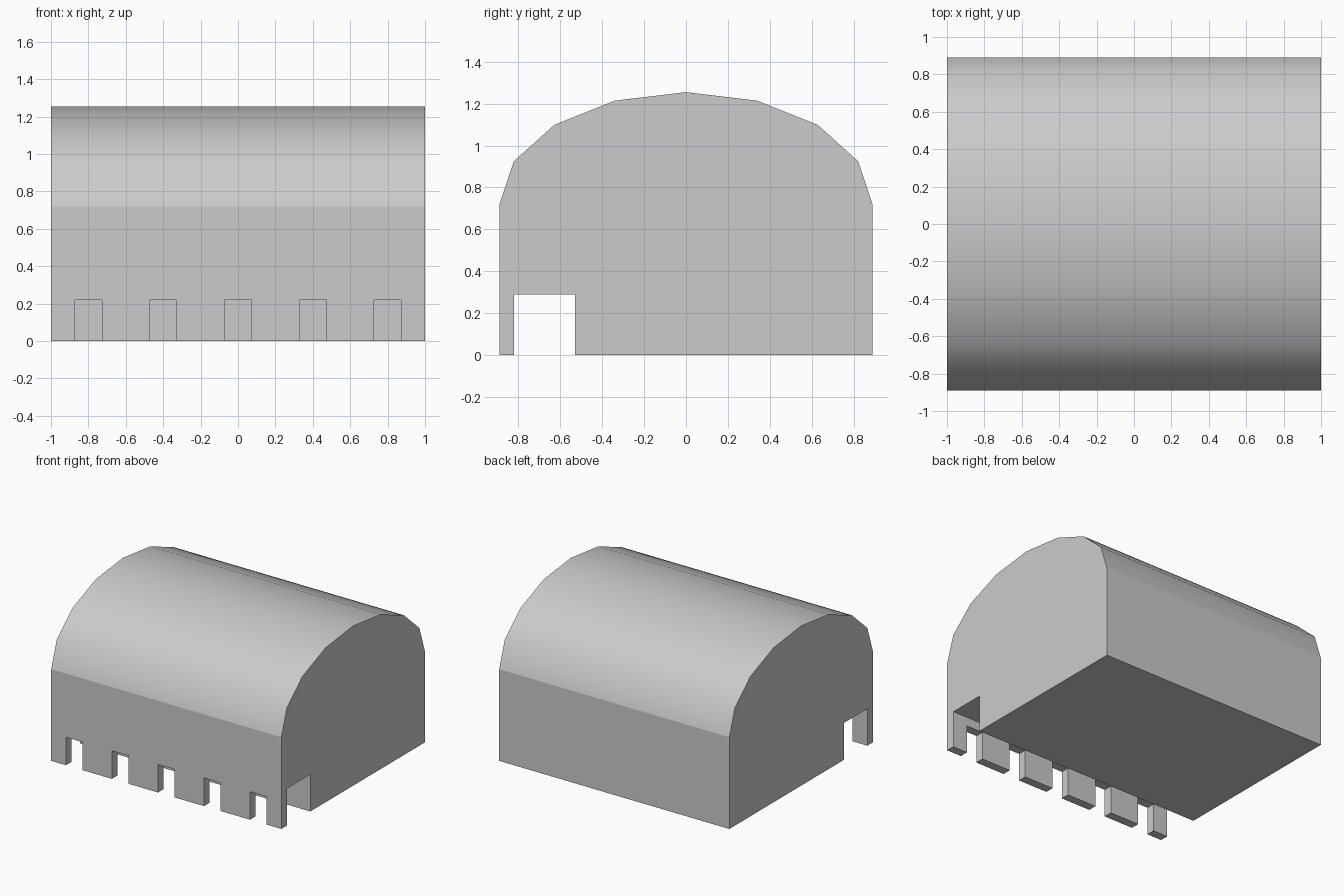
import bpy, bmesh, math

if "Cube" in bpy.data.objects:
    bpy.data.objects.remove(bpy.data.objects["Cube"])


def extrude_profile(name, profile, axis, start, end):
    """Closed prism from a 2D profile: axis 'x' takes (y, z), axis 'y' takes (x, z)."""
    bm = bmesh.new()
    place = (lambda a, b, t: (t, a, b)) if axis == 'x' else (lambda a, b, t: (a, t, b))
    face = bm.faces.new([bm.verts.new(place(a, b, start)) for a, b in profile])
    grown = bmesh.ops.extrude_face_region(bm, geom=[face])
    for v in grown['geom']:
        if isinstance(v, bmesh.types.BMVert):
            v.co['xyz'.index(axis)] = end
    bmesh.ops.recalc_face_normals(bm, faces=bm.faces)
    mesh = bpy.data.meshes.new(name)
    bm.to_mesh(mesh)
    bm.free()
    obj = bpy.data.objects.new(name, mesh)
    bpy.context.collection.objects.link(obj)
    return obj


def rect(a0, a1, b0, b1):
    return [(a0, b0), (a1, b0), (a1, b1), (a0, b1)]


def cut(target, cutter):
    mod = target.modifiers.new(cutter.name, 'BOOLEAN')
    mod.operation = 'DIFFERENCE'
    mod.solver = 'EXACT'
    mod.object = cutter
    cutter.hide_render = True
    bpy.context.view_layer.objects.active = target
    bpy.ops.object.modifier_apply(modifier=mod.name)
    bpy.data.objects.remove(cutter)


HALF_DEPTH, WALL_TOP, RISE = 0.89, 0.72, 0.535

# Main block with a covered walkway running its full length
body = extrude_profile("body", rect(-HALF_DEPTH, HALF_DEPTH, 0, WALL_TOP), 'x', -1, 1)
cut(body, extrude_profile("walkway_cutter", rect(-0.822, -0.53, -0.1, 0.29), 'x', -1.1, 1.1))

# Five openings through the thin front wall
for i in range(5):
    x = -0.8 + 0.4 * i
    cut(body, extrude_profile("opening_cutter", rect(x - 0.0725, x + 0.0725, -0.1, 0.22),
                              'y', -1, -0.7))

# Barrel roof: half ellipse in eight segments, smooth across, sharp at the ends
arc = [(HALF_DEPTH * math.cos(math.pi * k / 8), WALL_TOP + RISE * math.sin(math.pi * k / 8))
       for k in range(9)]
roof = extrude_profile("barrel_roof", arc, 'x', -1, 1)
bpy.ops.object.select_all(action='DESELECT')
roof.select_set(True)
bpy.context.view_layer.objects.active = roof
bpy.ops.object.shade_smooth_by_angle(angle=math.radians(40))
